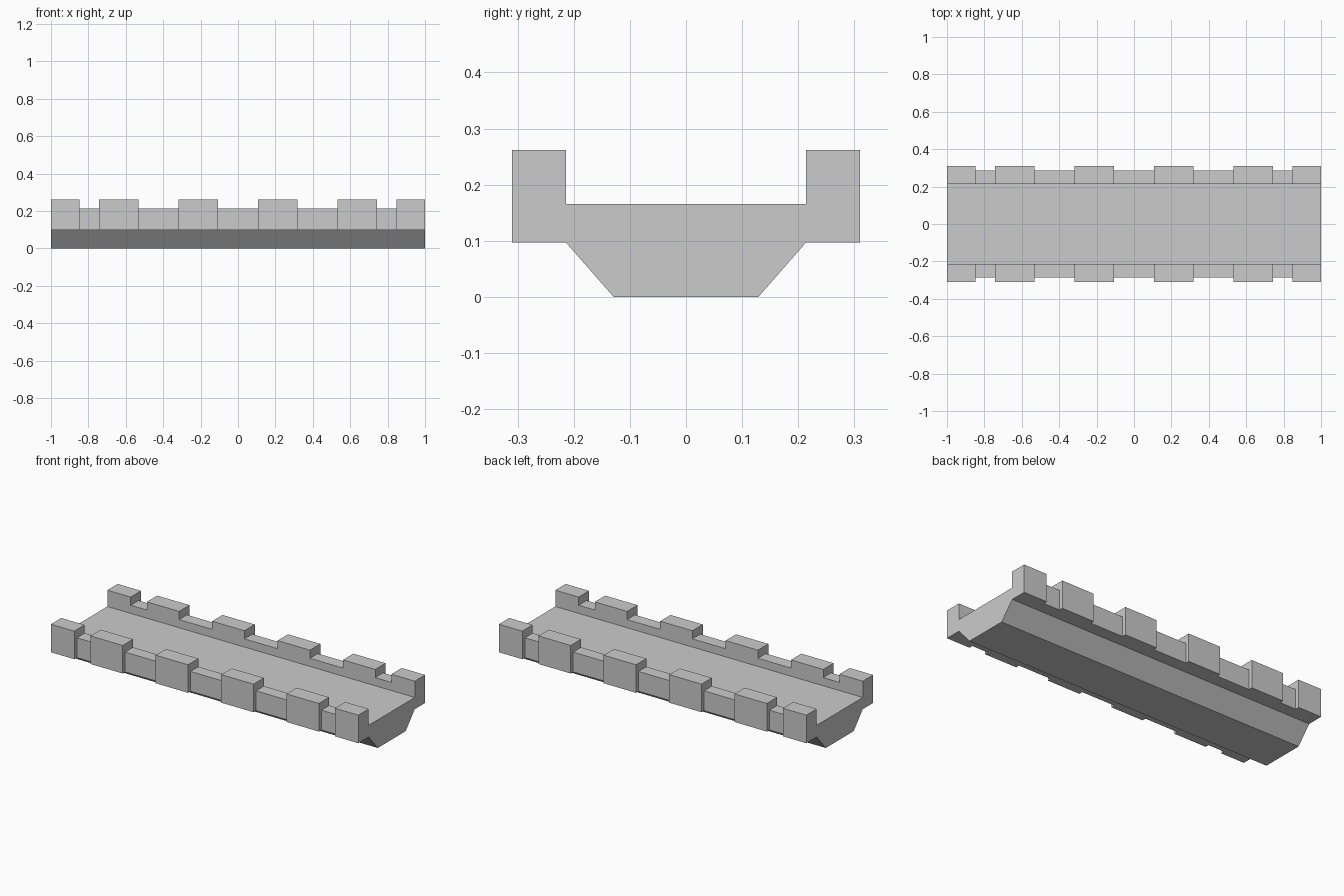
import bpy
import bmesh

cube = bpy.data.objects.get("Cube")
if cube:
    bpy.data.objects.remove(cube, do_unlink=True)

# One plain stone grey for the whole model
stone = bpy.data.materials.new("stone_grey")
stone.use_nodes = True
colour = (0.6, 0.6, 0.6, 1.0)
stone.diffuse_color = colour
stone.node_tree.nodes["Principled BSDF"].inputs["Base Color"].default_value = colour


def extrude_along_x(name, profile, spans):
    """Sweep a closed (y, z) profile along each (start, end) span of x."""
    bm = bmesh.new()
    for start, end in spans:
        near = [bm.verts.new((start, y, z)) for y, z in profile]
        far = [bm.verts.new((end, y, z)) for y, z in profile]
        bm.faces.new(near)
        bm.faces.new(far[::-1])
        for i in range(len(profile)):
            j = (i + 1) % len(profile)
            bm.faces.new((near[j], near[i], far[i], far[j]))
    bmesh.ops.recalc_face_normals(bm, faces=bm.faces)
    mesh = bpy.data.meshes.new(name)
    bm.to_mesh(mesh)
    bm.free()
    mesh.materials.append(stone)
    obj = bpy.data.objects.new(name, mesh)
    bpy.context.collection.objects.link(obj)
    return obj


def rectangle(y0, y1, z0, z1):
    return [(y0, z0), (y1, z0), (y1, z1), (y0, z1)]


INNER, LEDGE = 0.214, 0.097

# Walkway slab with a tapered underside
half = [(0.129, 0), (INNER, LEDGE), (INNER, 0.166)]
deck = half + [(-y, z) for y, z in reversed(half)]
extrude_along_x("walkway", deck, [(-1, 1)])

# Raised blocks: four evenly spaced, plus a shorter one at each end
blocks = [(-1, -0.848)]
blocks += [(c - 0.105, c + 0.105) for c in (-0.638, -0.213, 0.213, 0.638)]
blocks += [(0.848, 1)]
gaps = [(a[1], b[0]) for a, b in zip(blocks, blocks[1:])]

# Parapet on both sides: tall thick blocks with lower, thinner wall between
for side, s in (("front", -1), ("back", 1)):
    extrude_along_x(side + "_battlements",
                    rectangle(s * INNER, s * 0.31, LEDGE, 0.262), blocks)
    extrude_along_x(side + "_low_wall",
                    rectangle(s * INNER, s * 0.287, LEDGE, 0.214), gaps)
